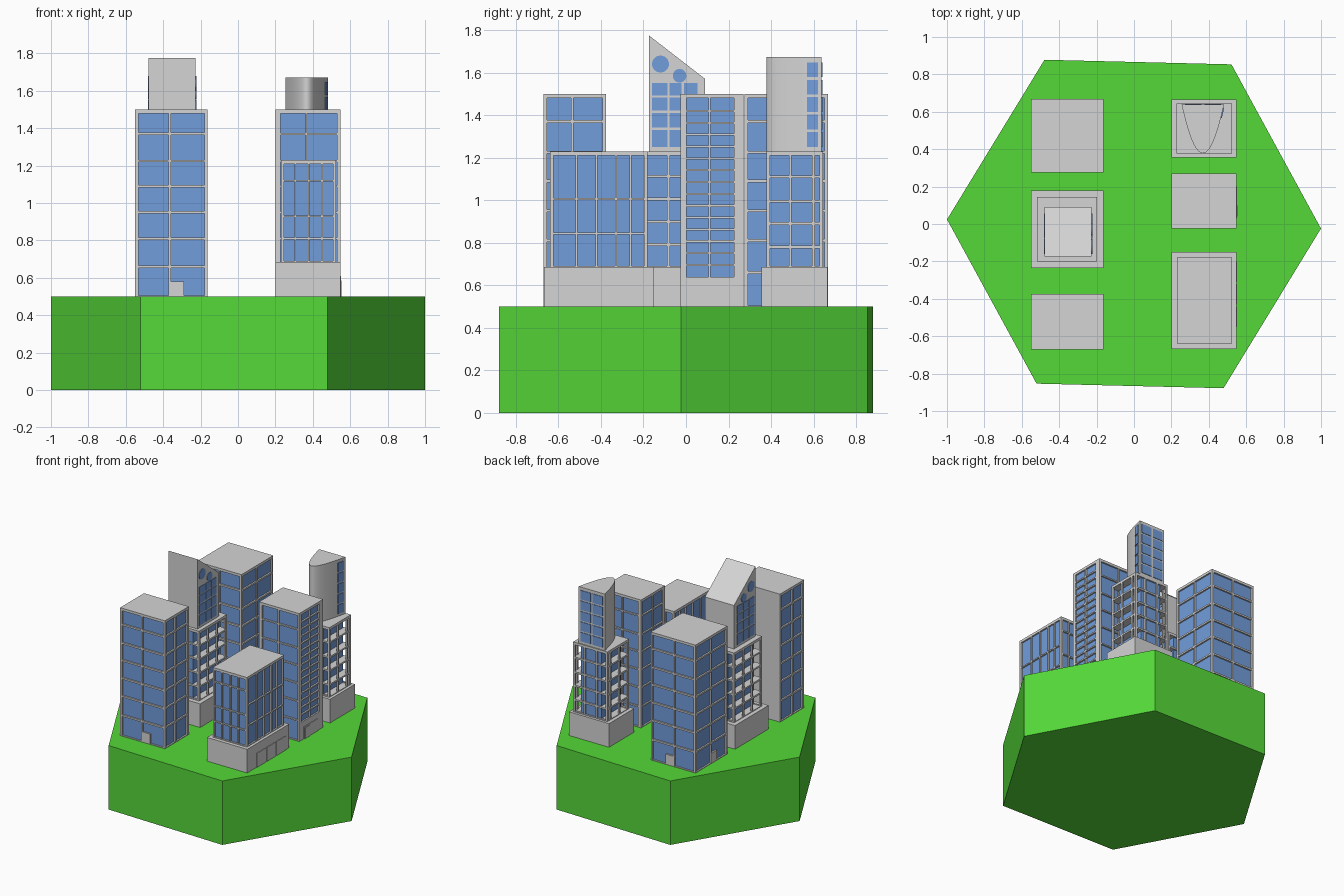
import bpy, bmesh, math

if "Cube" in bpy.data.objects:
    bpy.data.objects.remove(bpy.data.objects["Cube"])


def material(name, rgb):
    m = bpy.data.materials.new(name)
    m.diffuse_color = (*rgb, 1)
    m.use_nodes = True
    m.node_tree.nodes["Principled BSDF"].inputs["Base Color"].default_value = m.diffuse_color
    return m


GREEN = material("grass_green", (0.09, 0.69, 0.04))
GREY = material("concrete_grey", (0.66, 0.66, 0.66))
BLUE = material("glass_blue", (0.17, 0.34, 0.72))
MATS = [GREY, BLUE, GREEN]
CON, GLASS, GRASS = 0, 1, 2


def prism(bm, pts, lo, hi, mat=CON, axis="z", smooth=False):
    """Extrude a 2D outline: (x, y) along z, or (y, z) along x."""
    put = (lambda p, w: (p[0], p[1], w)) if axis == "z" else (lambda p, w: (w, p[0], p[1]))
    a = [bm.verts.new(put(p, lo)) for p in pts]
    b = [bm.verts.new(put(p, hi)) for p in pts]
    faces = [bm.faces.new(a[::-1]), bm.faces.new(b)]
    n = len(pts)
    for i in range(n):
        j = (i + 1) % n
        f = bm.faces.new((a[i], a[j], b[j], b[i]))
        f.smooth = smooth
        faces.append(f)
    for f in faces:
        f.material_index = mat
    bmesh.ops.recalc_face_normals(bm, faces=faces)


def box(bm, x0, x1, y0, y1, z0, z1, mat=CON):
    prism(bm, [(x0, y0), (x1, y0), (x1, y1), (x0, y1)], z0, z1, mat)


def finish(bm, name):
    me = bpy.data.meshes.new(name)
    bm.to_mesh(me)
    bm.free()
    for m in MATS:
        me.materials.append(m)
    ob = bpy.data.objects.new(name, me)
    bpy.context.collection.objects.link(ob)
    return ob


def plate(bm, r, side, u0, u1, z0, z1, d, mat=CON, out=0.0):
    """Slab on one wall of rectangle r, reaching d inwards and out outwards."""
    x0, x1, y0, y1 = r
    if side == "+x":
        box(bm, x1 - d, x1 + out, u0, u1, z0, z1, mat)
    elif side == "-x":
        box(bm, x0 - out, x0 + d, u0, u1, z0, z1, mat)
    elif side == "+y":
        box(bm, u0, u1, y1 - d, y1 + out, z0, z1, mat)
    else:
        box(bm, u0, u1, y0 - out, y0 + d, z0, z1, mat)


D = 0.012   # normal window recess


def block(bm, r, z0, z1, sides, bar=0.013, edge=0.017, top=0.02):
    """Glass core in a concrete grid. sides: side -> (columns, rows, recess, bottom z, far margin)."""
    x0, x1, y0, y1 = r
    dep = {s: (sides[s][2] if sides.get(s) else D) for s in ("-x", "+x", "-y", "+y")}
    box(bm, x0 + dep["-x"], x1 - dep["+x"], y0 + dep["-y"], y1 - dep["+y"], z0, z1 - 0.005, GLASS)
    box(bm, x0, x1, y0, y1, z1 - top, z1)
    for s in dep:
        lo, hi = (y0, y1) if "x" in s else (x0, x1)
        if not sides.get(s):
            plate(bm, r, s, lo, hi, z0, z1 - top, D)
            continue
        cols, rows, d, zb, far = sides[s]
        zt = z1 - top
        plate(bm, r, s, lo, lo + edge, z0, zt, D)
        plate(bm, r, s, hi - far, hi, z0, zt, D)
        if zb > z0:
            plate(bm, r, s, lo + edge, hi - far, z0, zb, d)
        for u in cols:
            plate(bm, r, s, u - bar / 2, u + bar / 2, zb, zt, D)
        for z in rows:
            plate(bm, r, s, lo, hi, z - bar / 2, z + bar / 2, d)


def even(a, b, n):
    return [a + (b - a) * i / n for i in range(1, n)]


# Hexagonal ground slab
bm = bmesh.new()
prism(bm, [(math.cos(math.radians(60 * k - 1.4)), math.sin(math.radians(60 * k - 1.4)))
           for k in range(6)], 0, 0.5, GRASS)
finish(bm, "hexagon_ground")

ROWS = [0.66, 0.81, 0.95, 1.09, 1.225, 1.37]


def grid(c, rows=ROWS, d=D, zb=0.505, far=0.017):
    return (c, rows, d, zb, far)


# Front left office tower, plain back wall
bm = bmesh.new()
r = (-0.55, -0.163, -0.67, -0.375)
block(bm, r, 0.5, 1.5, {"-y": grid([-0.365]), "+x": grid([-0.535]), "-x": grid([-0.535])})
plate(bm, r, "-y", -0.37, -0.29, 0.5, 0.58, D)
finish(bm, "front_left_tower")

# Back left office tower
bm = bmesh.new()
r = (-0.55, -0.163, 0.275, 0.668)
block(bm, r, 0.5, 1.5, {s: grid([-0.36 if "y" in s else 0.47]) for s in ("-x", "+x", "-y", "+y")})
plate(bm, r, "+y", -0.37, -0.29, 0.5, 0.58, D)
plate(bm, r, "-x", 0.40, 0.47, 0.5, 0.58, D)
finish(bm, "back_left_tower")

# Right middle tower with a dense window grid on its outer wall
bm = bmesh.new()
r = (0.2, 0.547, -0.025, 0.27)
block(bm, r, 0.5, 1.5, {
    "+x": grid([0.11], even(0.64, 1.475, 15), zb=0.64, far=0.045),
    "-x": grid([0.12]), "-y": grid([0.365]), "+y": grid([0.365])}, bar=0.01, edge=0.027)
plate(bm, r, "+x", 0.03, 0.20, 0.5, 0.595, 0, out=0.004)
plate(bm, r, "+x", 0.04, 0.10, 0.5, 0.585, 0, out=0.007)
finish(bm, "right_middle_tower")

# Low front right building on a podium
bm = bmesh.new()
r = (0.2, 0.547, -0.668, -0.15)
box(bm, *r, 0.5, 0.685)
for u in (-0.55, -0.43, -0.31):
    plate(bm, r, "+x", u, u + 0.11, 0.5, 0.61, 0, out=0.004)
r = (0.23, 0.525, -0.64, -0.18)
cx = even(0.235, 0.52, 4)
cy = [-0.515, -0.42, -0.33, -0.26]
block(bm, r, 0.68, 1.23, {
    "+x": grid(cy, [0.843, 1.005], zb=0.69), "-x": grid(cy, [0.843, 1.005], zb=0.69),
    "-y": grid(cx, [0.81, 0.93, 1.12], zb=0.69), "+y": grid(cx, [0.81, 0.93, 1.12], zb=0.69)},
    bar=0.009)
finish(bm, "front_right_building")

# Left middle tower: podium, open balcony storeys, wedge-topped upper part
bm = bmesh.new()
box(bm, -0.55, -0.163, -0.235, 0.18, 0.5, 0.685)
r = (-0.518, -0.197, -0.2, 0.145)
fl = even(0.685, 1.22, 5)
cy = even(-0.19, 0.135, 3)
block(bm, r, 0.68, 1.23, {
    "+x": grid(cy, fl, 0.06, 0.69), "-x": grid(cy, fl, 0.06, 0.69),
    "-y": grid([-0.41, -0.305], fl, zb=0.69), "+y": grid([-0.41, -0.305], fl, zb=0.69)})
finish(bm, "left_middle_podium")

bm = bmesh.new()
r = (-0.478, -0.227, -0.175, 0.09)
prism(bm, [(-0.175, 1.22), (0.09, 1.22), (0.09, 1.57), (-0.175, 1.775)], r[0], r[1], axis="x")
for s, xa, xb in (("+x", r[1], r[1] + 0.004), ("-x", r[0] - 0.004, r[0])):
    for u0, u1 in ((-0.16, -0.088), (-0.077, -0.02), (-0.01, 0.055)):
        for z0, z1 in ((1.25, 1.33), (1.342, 1.41), (1.422, 1.483), (1.493, 1.55)):
            plate(bm, r, s, u0, u1, z0, z1, 0, GLASS, 0.004)
    for cy0, cz, rad in ((-0.12, 1.64, 0.04), (-0.03, 1.585, 0.032)):   # round windows
        prism(bm, [(cy0 + rad * math.cos(k * math.tau / 24), cz + rad * math.sin(k * math.tau / 24))
                   for k in range(24)], xa, xb, GLASS, "x")
finish(bm, "left_middle_wedge_top")

# Back right tower: podium, open balcony storeys
bm = bmesh.new()
box(bm, 0.2, 0.547, 0.355, 0.665, 0.5, 0.685)
r = (0.228, 0.525, 0.378, 0.645)
cy = [0.49, 0.6]
fl = [0.78, 0.89, 0.995, 1.11]
block(bm, r, 0.68, 1.23, {
    "+x": grid(cy, fl, 0.06, 0.69), "-x": grid(cy, fl, 0.06, 0.69),
    "-y": grid([0.375], fl, zb=0.69), "+y": grid([0.325, 0.43], fl, zb=0.69)})
finish(bm, "back_right_podium")


# Curved upper part with a parabolic plan
def curve(t):
    return (0.368 + 0.113 * t, 0.378 + 0.26 * t * t)


bm = bmesh.new()
prism(bm, [curve(-1 + i / 16) for i in range(33)], 1.22, 1.672, smooth=True)
r = (0.255, 0.481, 0.378, 0.638)
levels = [1.25 + 0.082 * i for i in range(5)]
a, b = curve(0.855), curve(0.965)
for z in levels:
    for u0, u1 in ((0.272, 0.36), (0.376, 0.464)):
        plate(bm, r, "+y", u0, u1, z, z + 0.07, 0, GLASS, 0.004)
    prism(bm, [(a[0] - 0.003, a[1]), (a[0] + 0.005, a[1]), (b[0] + 0.005, b[1]), (b[0] - 0.003, b[1])],
          z, z + 0.07, GLASS)
ob = finish(bm, "back_right_curved_top")
bpy.context.view_layer.objects.active = ob
ob.select_set(True)
bpy.ops.object.shade_smooth_by_angle(angle=math.radians(30))
